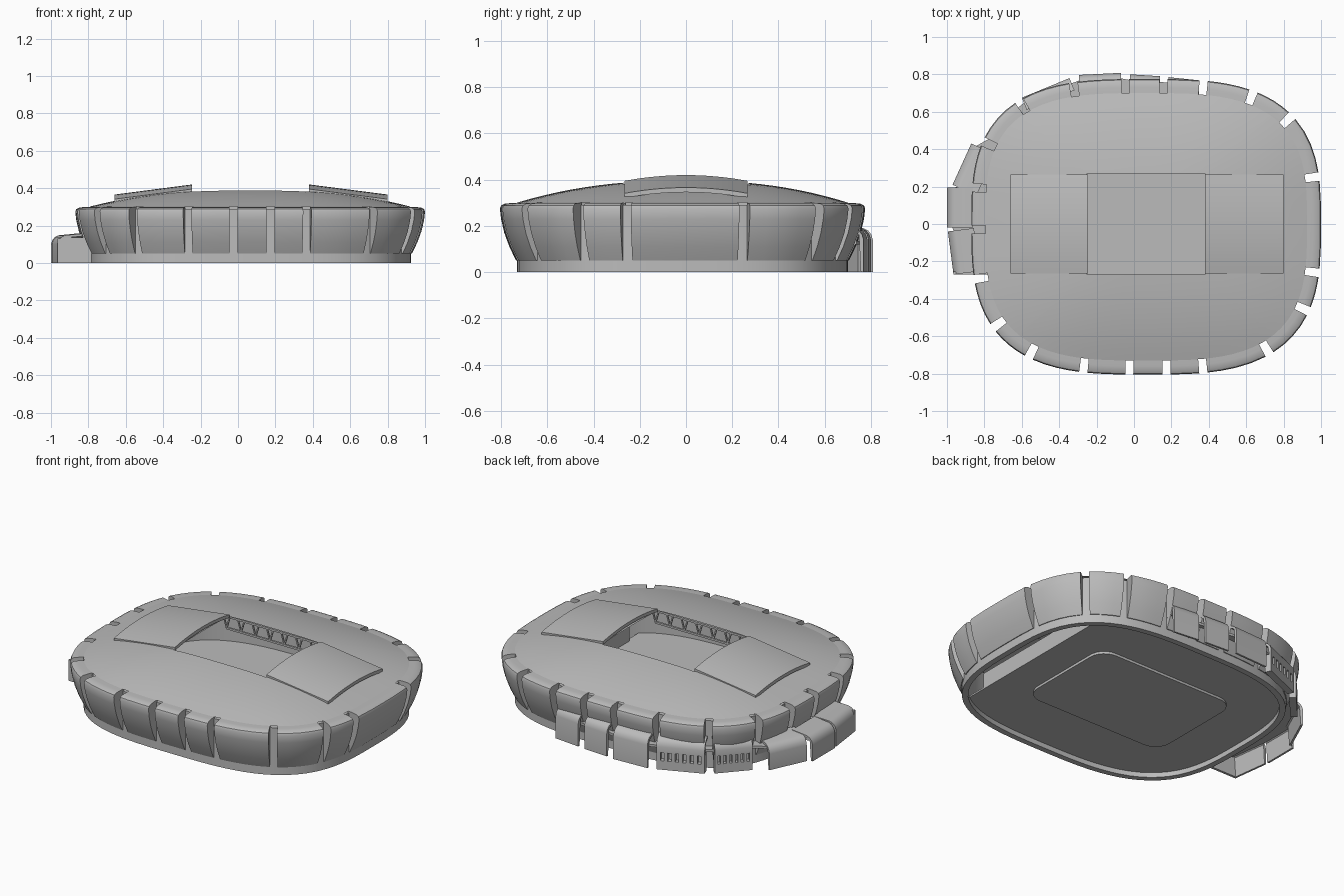
import bpy, bmesh, math
from mathutils import Vector

cube = bpy.data.objects.get("Cube")
if cube:
    bpy.data.objects.remove(cube)

grey = bpy.data.materials.new("concrete_grey")
grey.use_nodes = True
COLOR = (0.5, 0.5, 0.5, 1)
grey.diffuse_color = COLOR
grey.node_tree.nodes["Principled BSDF"].inputs["Base Color"].default_value = COLOR

CX = 0.065                      # centre of the bowl
HX, HY = 0.315, 0.27            # half size of the roof opening


def make(name, verts, faces, smooth=True):
    mesh = bpy.data.meshes.new(name)
    mesh.from_pydata([tuple(v) for v in verts], [], faces)
    bm = bmesh.new()
    bm.from_mesh(mesh)
    bmesh.ops.recalc_face_normals(bm, faces=bm.faces)
    bm.to_mesh(mesh)
    bm.free()
    mesh.materials.append(grey)
    obj = bpy.data.objects.new(name, mesh)
    bpy.context.collection.objects.link(obj)
    if smooth:
        bpy.ops.object.select_all(action='DESELECT')
        obj.select_set(True)
        bpy.context.view_layer.objects.active = obj
        bpy.ops.object.shade_smooth_by_angle(angle=math.radians(32))
    return obj


def bowl(t):
    """Rounded footprint of the bowl at angle t."""
    c, s = math.cos(t), math.sin(t)
    b = 0.70 if s > 0 else 0.73
    r = (abs(c / 0.86) ** 3.15 + abs(s / b) ** 3.15) ** (-1 / 3.15)
    return Vector((CX + r * c, r * s))


def offset(f, t, d, e=0.08):
    tangent = (f(t + e) - f(t - e)).normalized()
    return f(t) + Vector((tangent.y, -tangent.x)) * d


def steps(a, b, n):
    return [a + (b - a) * i / n for i in range(n + 1)]


def sweep(name, f, ts, profile, closed=False):
    """Carry a closed (offset, height) profile along a footprint."""
    m, n = len(profile), len(ts)
    verts = [(*offset(f, t, d), z) for t in ts for d, z in profile]
    faces = []
    for i in range(n if closed else n - 1):
        j = (i + 1) % n
        for k in range(m):
            l = (k + 1) % m
            faces.append((i * m + k, j * m + k, j * m + l, i * m + l))
    if not closed:
        faces += [tuple(range(m)), tuple(range((n - 1) * m, n * m))]
    return make(name, verts, faces)


def prism(name, pts, z0, z1):
    n = len(pts)
    verts = [(p[0], p[1], z) for z in (z0, z1) for p in pts]
    faces = [(i, (i + 1) % n, n + (i + 1) % n, n + i) for i in range(n)]
    faces += [tuple(range(n)), tuple(range(n, 2 * n))]
    return make(name, verts, faces)


def bar(name, a, b, w):
    """Square strut between two points."""
    a, b = Vector(a), Vector(b)
    d = (b - a).normalized()
    u = d.cross(Vector((0, 1, 0))).normalized() * w
    v = d.cross(u).normalized() * w
    verts = [p + q for p in (a, b) for q in (u + v, u - v, -u - v, v - u)]
    faces = [(i, (i + 1) % 4, 4 + (i + 1) % 4, 4 + i) for i in range(4)]
    return make(name, verts, faces + [(0, 1, 2, 3), (4, 5, 6, 7)], False)


# Wall ring behind the facade
ring = steps(0, 2 * math.pi, 96)[:-1]
sweep("wall_ring", bowl, ring, [(0, 0), (0, .29), (-.035, .29), (-.035, 0)], True)

# Facade panels with slots between them
SLOTS = [(.94, .25), (.81, .55), (.63, .68), (.37, .74), (.16, .74), (-.045, .74), (-.32, .74),
         (-.6, .64), (-.78, .43), (-.84, .19), (-.85, -.03), (-.81, -.29), (-.71, -.52), (-.55, -.69),
         (-.27, -.77), (-.025, -.77), (.175, -.77), (.365, -.77), (.71, -.68), (.89, -.45), (.93, -.25)]
PANEL = [(-.01, .05), (.005, .05), (.034, .11), (.056, .17), (.07, .23), (.075, .275),
         (.07, .288), (.055, .296), (.03, .299), (-.01, .301)]
fine = steps(0, 2 * math.pi, 720)
angles = sorted(min(fine, key=lambda t: (offset(bowl, t, .04) - Vector(p)).length) for p in SLOTS)
for i, a in enumerate(angles):
    b = angles[(i + 1) % len(angles)]
    b += 2 * math.pi if b < a else 0
    ga, gb = (.021 / (bowl(t + .01) - bowl(t - .01)).length * .02 for t in (a, b))
    sweep(f"facade_panel_{i + 1}", bowl, steps(a + ga, b - gb, 4), PANEL)

# Domed roof sheet from the wall to the rectangular opening
corner = math.atan2(HY, HX)
around = sorted(ring + [corner, math.pi - corner, math.pi + corner, 2 * math.pi - corner])
verts, faces, rows, n = [], [], 9, len(around)
for k in range(rows):
    for t in around:
        d = Vector((math.cos(t), math.sin(t)))
        r_in = min(HX / max(abs(d.x), 1e-6), HY / max(abs(d.y), 1e-6))
        r_out = (bowl(t) - Vector((CX, 0))).length
        r = r_in + (r_out - r_in) * k / (rows - 1)
        verts.append((CX + r * d.x, r * d.y, .301 + .096 * (1 - (r / r_out) ** 2.3)))
for k in range(rows - 1):
    for i in range(n):
        j = (i + 1) % n
        faces.append((k * n + i, (k + 1) * n + i, (k + 1) * n + j, k * n + j))
make("roof", verts, faces)

# Sliding roof leaves, arched across
for name, x0, x1 in (("left_roof_leaf", .38, .80), ("right_roof_leaf", -.245, -.66)):
    ys = steps(-.265, .265, 12)
    section = [(y, -.35 * y * y) for y in ys] + [(y, -.35 * y * y - .02) for y in reversed(ys)]
    m = len(section)
    verts = [(x, y, z + h) for x, h in ((x0, .42), (x1, .366)) for y, z in section]
    faces = [(k, (k + 1) % m, m + (k + 1) % m, m + k) for k in range(m)]
    for o in (0, m):
        faces += [(o + k, o + k + 1, o + m - 2 - k, o + m - 1 - k) for k in range(12)]
    make(name, verts, faces)

# Trusses under the long edges of the opening
for side, y in (("front", -.29), ("back", .29)):
    x0, x1, low, high = CX - HX - .03, CX + HX + .03, .295, .368
    bar(f"{side}_truss_chord", (x0, y, low), (x1, y, low), .006)
    bar(f"{side}_truss_top", (x0, y, high), (x1, y, high), .006)
    xs = steps(x0, x1, 7)
    for i, x in enumerate(xs):
        for dx in (-.022, .022):
            bar(f"{side}_truss_strut_{i + 1}", (x, y, low), (x + dx, y, high), .004)

# Floor, open at one end behind a low wall, and the pitch tray below it
floor_pts = [offset(bowl, t, -.02) for t in ring]
prism("floor", [(min(p.x, .72), p.y) for p in floor_pts], .03, .04)
prism("end_wall", [(.7, -.45), (.72, -.45), (.72, .45), (.7, .45)], .04, .13)
tray = []
for q, (sx, sy) in enumerate(((1, 1), (-1, 1), (-1, -1), (1, -1))):
    for a in steps(q * math.pi / 2, (q + 1) * math.pi / 2, 6):
        tray.append((.03 + sx * .38 + .1 * math.cos(a), sy * .23 + .1 * math.sin(a)))
prism("pitch_tray", tray, .015, .03)

# Annex panels along straight runs, two of them raised on an arcade of posts
RUNS = [((.35, .768), (.185, .785)), ((.14, .79), (-.02, .8)), ((-.07, .808), (-.295, .797)),
        ((-.345, .78), (-.6, .675)), ((-.645, .64), (-.79, .48)), ((-.87, .43), (-.97, .21)),
        ((-1, .195), (-1, -.02)), ((-.995, -.04), (-.965, -.27))]
deck = []
for i, (a, b) in enumerate(RUNS):
    a, b = Vector(a), Vector(b)

    def run(t, a=a, b=b):
        return a + (b - a) * t

    deck += [offset(run, 0, -.03), offset(run, 1, -.03)]
    arcade = i in (3, 4)
    h, inner = (.19, -.07) if i < 5 else (.148, -.14)
    z0 = .105 if arcade else 0
    profile = [(-.012, z0), (0, z0), (0, h - .05), (-.006, h - .028), (-.02, h - .01),
               (-.04, h), (inner, h + .01), (inner, h - .004), (-.04, h - .014), (-.02, h - .03)]
    sweep(f"annex_panel_{i + 1}", run, steps(0, 1, 2), profile)
    if arcade:
        sweep(f"arcade_back_{i + 1}", run, [0, 1], [(-.04, 0), (-.03, 0), (-.03, .13), (-.04, .13)])
        sweep(f"arcade_plinth_{i + 1}", run, [0, 1], [(-.03, 0), (0, 0), (0, .055), (-.03, .055)])
        for k, t in enumerate(steps(.04, .96, 6)):
            sweep(f"arcade_post_{i + 1}_{k + 1}", run, [t - .04, t + .04],
                  [(-.03, .05), (0, .05), (0, .11), (-.03, .11)])

# Annex deck between the bowl wall and the annex panels, open below
start_a = math.atan2(.7, .35 - CX)
end_a = math.atan2(-.27, -.8 - CX) + 2 * math.pi
deck += [offset(bowl, t, -.01) for t in steps(end_a, start_a, 30)]
prism("annex_deck", deck, .12, .135)
prism("annex_end_wall", [(-.965, -.27), (-.78, -.27), (-.78, -.255), (-.965, -.255)], 0, .13)
